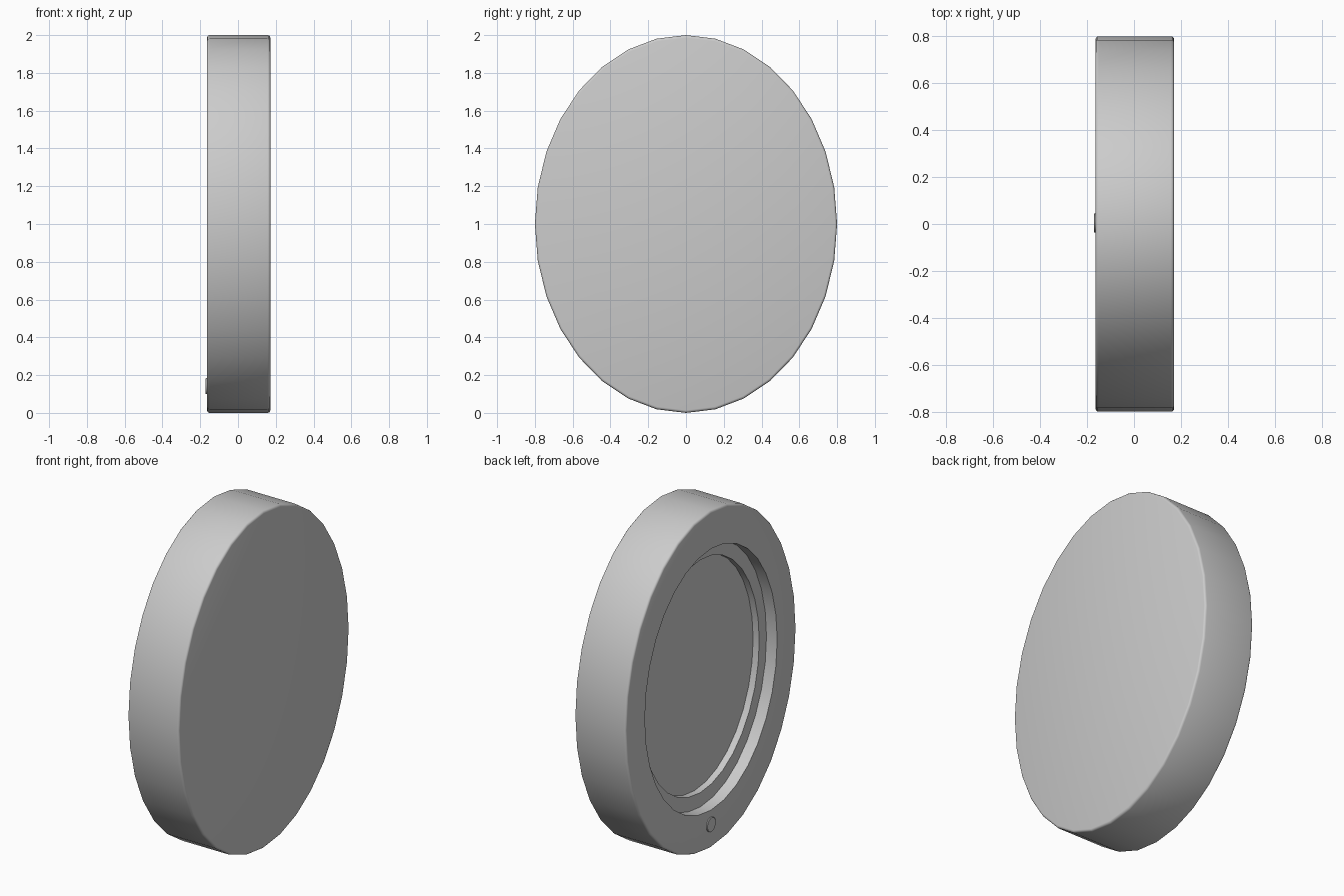
import bpy, bmesh, math

if "Cube" in bpy.data.objects:
    bpy.data.objects.remove(bpy.data.objects["Cube"])

RY, RZ, CZ, SIDES = 0.8, 1.0, 1.0, 32
BACK, FRONT, BEVEL = -0.164, 0.171, 0.014


def finish(name, bm):
    bmesh.ops.recalc_face_normals(bm, faces=bm.faces)
    mesh = bpy.data.meshes.new(name)
    bm.to_mesh(mesh)
    bm.free()
    obj = bpy.data.objects.new(name, mesh)
    bpy.context.collection.objects.link(obj)
    bpy.ops.object.select_all(action='DESELECT')
    obj.select_set(True)
    bpy.context.view_layer.objects.active = obj
    bpy.ops.object.shade_smooth_by_angle(angle=math.radians(35))
    return obj


def oval_lathe(name, profile, ry, rz, cy, cz, sides):
    """Sweep (x, radius factor) points round an oval, capping both ends."""
    bm = bmesh.new()
    rings = []
    for x, f in profile:
        rings.append([bm.verts.new((x, cy + ry * f * math.sin(math.tau * i / sides),
                                    cz + rz * f * math.cos(math.tau * i / sides)))
                      for i in range(sides)])
    for a, b in zip(rings, rings[1:]):
        for i in range(sides):
            j = (i + 1) % sides
            bm.faces.new((a[i], a[j], b[j], b[i]))
    bm.faces.new(rings[0])
    bm.faces.new(rings[-1])
    return finish(name, bm)


# Rounded outer rim: quarter-round on both edges
angles = [math.radians(a) for a in (0, 30, 60, 90)]
back_edge = [(BACK + BEVEL * (1 - math.sin(a)), 1 - BEVEL * (1 - math.cos(a)))
             for a in reversed(angles)]
front_edge = [(FRONT - BEVEL * (1 - math.sin(a)), 1 - BEVEL * (1 - math.cos(a)))
              for a in angles]

# Oval body with a stepped recess in its -x face
recess = [(BACK + 0.11, 0.69), (BACK + 0.07, 0.69),
          (BACK + 0.07, 0.775), (BACK, 0.775)]
oval_lathe("oval_frame", recess + back_edge + front_edge, RY, RZ, 0, CZ, SIDES)

# Small button below the recess
oval_lathe("button", [(BACK + 0.01, 1), (-0.1695, 1), (-0.171, 0.95)],
           0.04, 0.043, 0.004, 0.142, SIDES)
